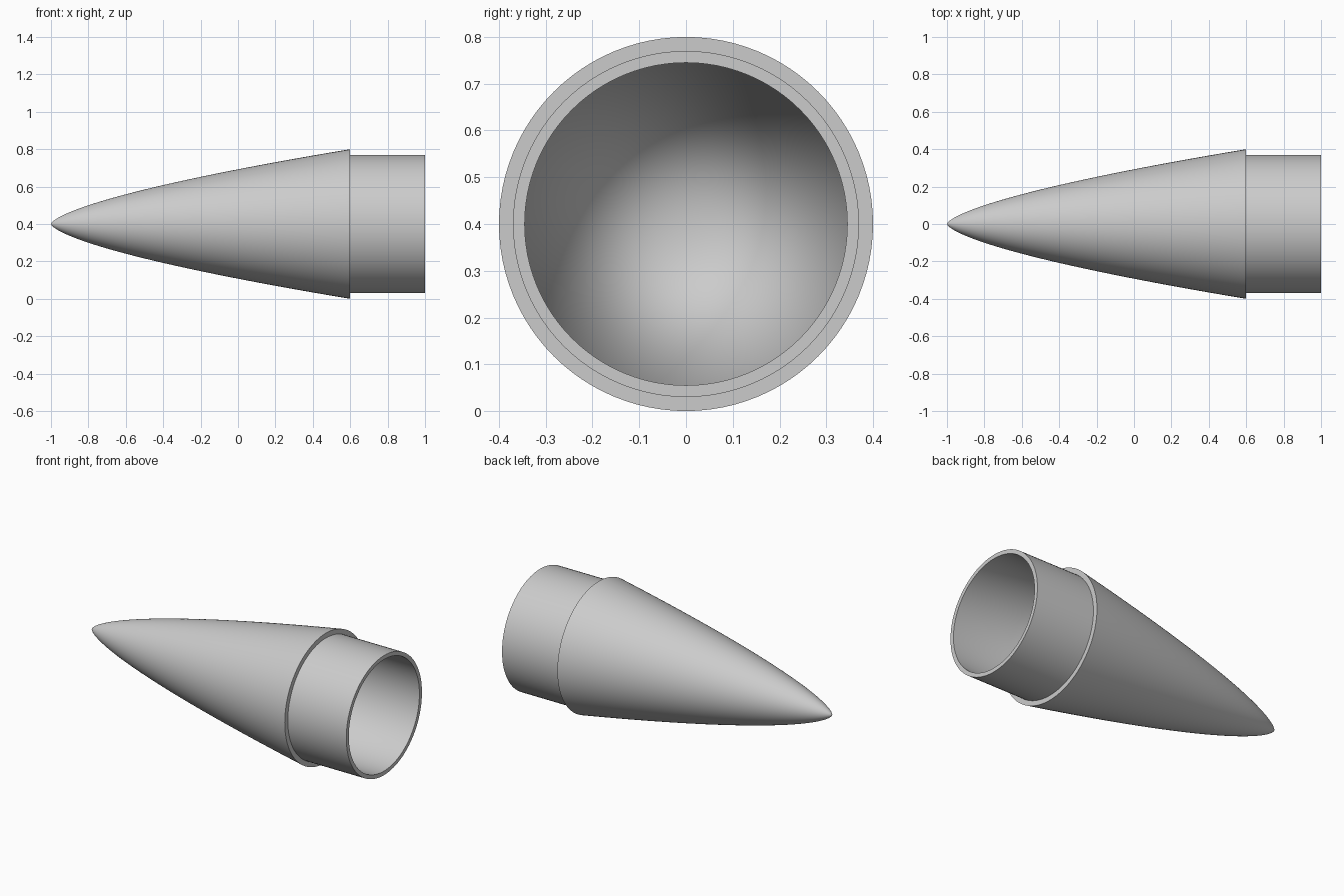
import bpy
import bmesh
import math
from mathutils import Matrix, Vector

cube = bpy.data.objects.get("Cube")
if cube:
    bpy.data.objects.remove(cube, do_unlink=True)

# Main dimensions
TIP, BASE, END = -1.0, 0.6, 1.0
OUTER, SHOULDER, BORE = 0.4, 0.37, 0.345
AXIS_Z = 0.4
SEGMENTS = 96

grey = bpy.data.materials.new("plain grey")
grey.use_nodes = True
colour = (0.6, 0.6, 0.6, 1)
grey.diffuse_color = colour
grey.node_tree.nodes["Principled BSDF"].inputs["Base Color"].default_value = colour


def lathe(name, profile):
    """Spin (x, radius) points around the long axis."""
    bm = bmesh.new()
    verts = [bm.verts.new((x, 0, r)) for x, r in profile]
    edges = [bm.edges.new(pair) for pair in zip(verts, verts[1:])]
    bmesh.ops.spin(bm, geom=verts + edges, cent=(0, 0, 0), axis=(1, 0, 0),
                   angle=math.tau, steps=SEGMENTS, use_duplicate=False)
    bmesh.ops.remove_doubles(bm, verts=bm.verts, dist=1e-5)
    bmesh.ops.recalc_face_normals(bm, faces=bm.faces)
    bmesh.ops.transform(bm, matrix=Matrix.Translation(Vector((0, 0, AXIS_Z))),
                        verts=bm.verts)
    mesh = bpy.data.meshes.new(name)
    bm.to_mesh(mesh)
    bm.free()
    mesh.materials.append(grey)
    obj = bpy.data.objects.new(name, mesh)
    bpy.context.collection.objects.link(obj)
    bpy.ops.object.select_all(action="DESELECT")
    obj.select_set(True)
    bpy.context.view_layer.objects.active = obj
    bpy.ops.object.shade_smooth_by_angle(angle=math.radians(30))
    return obj


# Power-curve nose, with rings packed closer towards the tip
rings = 40
outside = []
for i in range(rings + 1):
    t = (i / rings) ** 2
    outside.append((TIP + (BASE - TIP) * t, OUTER * t ** (2 / 3)))

# Stepped shoulder, open rim, straight bore and conical hollow
shoulder = [(BASE, SHOULDER), (END, SHOULDER), (END, BORE)]
hollow = [(BASE, BORE), (TIP + 0.05, 0)]

lathe("hollow_nose_cone", outside + shoulder + hollow)
